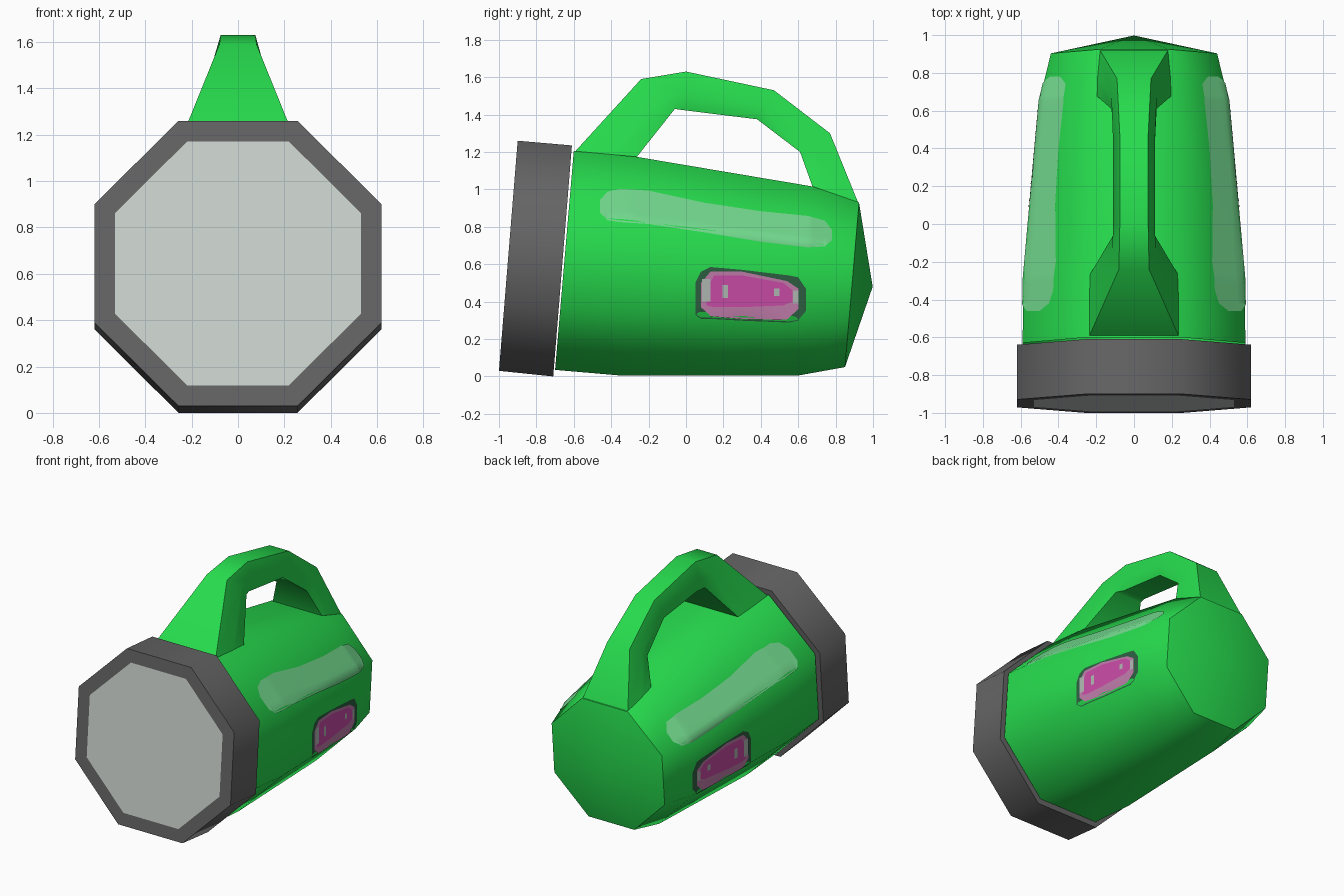
import bpy, bmesh, math
from mathutils import Vector
from mathutils.bvhtree import BVHTree

if "Cube" in bpy.data.objects:
    bpy.data.objects.remove(bpy.data.objects["Cube"])


def material(name, rgb):
    m = bpy.data.materials.new(name)
    m.diffuse_color = (*rgb, 1)
    m.use_nodes = True
    m.node_tree.nodes["Principled BSDF"].inputs["Base Color"].default_value = m.diffuse_color
    return m


GREEN = material("bright green", (0.02, 0.72, 0.076))
GREY = material("dark grey", (0.13, 0.13, 0.13))
GLASS = material("pale glass", (0.62, 0.68, 0.64))
SHINE = material("pale green", (0.17, 0.70, 0.27))
EDGE = material("deep green", (0.026, 0.114, 0.053))
PINK = material("light pink", (0.52, 0.20, 0.40))
MAGENTA = material("magenta", (0.58, 0.07, 0.38))
SILVER = material("light grey", (0.43, 0.48, 0.45))


def finish(name, bm, mat, angle=55, recalc=True):
    if recalc:
        bmesh.ops.recalc_face_normals(bm, faces=bm.faces)
    me = bpy.data.meshes.new(name)
    bm.to_mesh(me)
    bm.free()
    me.materials.append(mat)
    ob = bpy.data.objects.new(name, me)
    bpy.context.collection.objects.link(ob)
    bpy.ops.object.select_all(action='DESELECT')
    ob.select_set(True)
    bpy.context.view_layer.objects.active = ob
    bpy.ops.object.shade_smooth_by_angle(angle=math.radians(angle))
    return ob


def octagon(top, bottom, half_width, scale=1.0):
    """Octagon whose top and bottom midpoints are given as (y, z)."""
    t, b = Vector((0, *top)), Vector((0, *bottom))
    c, up = (t + b) / 2, (t - b) / 2 * scale
    r = 1 / math.cos(math.pi / 8)
    pts = []
    for i in range(8):
        a = math.pi / 8 + i * math.pi / 4
        pts.append(c + Vector((half_width * scale * r * math.cos(a), 0, 0)) + up * r * math.sin(a))
    return pts


def loft(rings, apex=None):
    bm = bmesh.new()
    loops = [[bm.verts.new(p) for p in ring] for ring in rings]
    n = len(rings[0])
    for a, b in zip(loops, loops[1:]):
        for i in range(n):
            j = (i + 1) % n
            bm.faces.new((a[i], a[j], b[j], b[i]))
    if apex:
        tip = bm.verts.new(apex)
        for i in range(n):
            bm.faces.new((loops[-1][i], loops[-1][(i + 1) % n], tip))
    return bm


# Body: tapered octagonal barrel with a shallow pointed back
body = loft([octagon((-0.60, 1.205), (-0.70, 0.035), 0.59),
             octagon((-0.27, 1.175), (-0.35, 0.005), 0.585),
             octagon((0.68, 1.015), (0.60, 0.005), 0.50),
             octagon((0.925, 0.93), (0.85, 0.05), 0.44)], (0, 0.998, 0.48))
bmesh.ops.recalc_face_normals(body, faces=body.faces)
tree = BVHTree.FromBMesh(body)
finish("body", body, GREEN)

# Lens ring and lens, tilted slightly upward
front, back = ((-0.90, 1.26), (-1.0, 0.03)), ((-0.61, 1.235), (-0.71, 0.0))
finish("lens_ring", loft([octagon(*back, 0.62, 0.9), octagon(*back, 0.62),
                          octagon(*front, 0.62), octagon(*front, 0.62, 0.855)]), GREY)
bm = bmesh.new()
face = bm.faces.new([bm.verts.new(p) for p in octagon(*front, 0.62, 0.855)])
face.normal_update()
if face.normal.y > 0:
    face.normal_flip()
finish("lens", bm, GLASS, recalc=False)

# Handle: six-sided loop flaring into the body at both ends
# (outer point, inner point, outer / middle / inner half width)
stations = [((-0.60, 1.195), (-0.27, 1.165), 0.24, 0.24, 0.235),
            ((-0.24, 1.59), (-0.06, 1.43), 0.08, 0.115, 0.11),
            ((0.00, 1.63), (0.00, 1.422), 0.075, 0.11, 0.09),
            ((0.47, 1.53), (0.38, 1.375), 0.075, 0.11, 0.09),
            ((0.77, 1.30), (0.61, 1.20), 0.09, 0.12, 0.12),
            ((0.92, 0.93), (0.68, 1.005), 0.18, 0.195, 0.20)]
rings = []
for outer, inner, wo, wm, wi in stations:
    o, i = Vector((0, *outer)), Vector((0, *inner))
    side = [(o, wo), (o.lerp(i, 0.6), wm), (i, wi)]
    rings.append([p + Vector((w, 0, 0)) for p, w in side] +
                 [p - Vector((w, 0, 0)) for p, w in reversed(side)])
finish("handle", loft(rings), GREEN, 65)


def decal(name, mat, columns, lift, rows=6, steps=6):
    """Thin plate laid on the body side; columns are (y, low z, high z)."""
    cols = []
    for a, b in zip(columns, columns[1:]):
        cols += [[p + (q - p) * k / steps for p, q in zip(a, b)] for k in range(steps)]
    cols.append(columns[-1])
    bm = bmesh.new()
    grid = []
    for y, lo, hi in cols:
        line = []
        for k in range(rows + 1):
            hit, normal, _, _ = tree.ray_cast(Vector((2, y, lo + (hi - lo) * k / rows)),
                                              Vector((-1, 0, 0)))
            line.append(bm.verts.new(hit + normal * lift))
        grid.append(line)
    for a, b in zip(grid, grid[1:]):
        for k in range(rows):
            bm.faces.new((a[k], b[k], b[k + 1], a[k + 1]))
    ob = finish(name, bm, mat, recalc=False)
    ob.modifiers.new("Mirror", 'MIRROR')


# Pale highlight stripe on the upper slanted sides
decal("highlight_stripe", SHINE,
      [(-0.46, 0.87, 0.94), (-0.42, 0.835, 0.985), (-0.35, 0.825, 1.0), (-0.20, 0.815, 0.99),
       (0.10, 0.77, 0.925), (0.40, 0.72, 0.88), (0.65, 0.69, 0.855), (0.74, 0.695, 0.83),
       (0.78, 0.725, 0.78)], 0.005)

# Side label: dark edge, pink panel, magenta band and a few grey patches
decal("label_edge", EDGE,
      [(0.05, 0.33, 0.50), (0.08, 0.31, 0.56), (0.13, 0.31, 0.585), (0.30, 0.30, 0.57),
       (0.55, 0.29, 0.54), (0.60, 0.30, 0.53), (0.64, 0.35, 0.47)], 0.003)
decal("label_panel", PINK,
      [(0.08, 0.37, 0.50), (0.13, 0.325, 0.56), (0.30, 0.31, 0.56), (0.54, 0.305, 0.51),
       (0.60, 0.36, 0.47)], 0.005)
decal("label_band", MAGENTA,
      [(0.11, 0.38, 0.47), (0.15, 0.37, 0.54), (0.30, 0.37, 0.54), (0.52, 0.38, 0.50),
       (0.57, 0.40, 0.46)], 0.007)
patches = [(0.085, 0.13, 0.40, 0.52), (0.195, 0.225, 0.42, 0.49),
           (0.47, 0.50, 0.43, 0.47), (0.57, 0.60, 0.39, 0.46)]
for k, (y0, y1, z0, z1) in enumerate(patches):
    decal(f"label_patch_{k + 1}", SILVER, [(y0, z0, z1), (y1, z0, z1)], 0.009, 1, 1)
